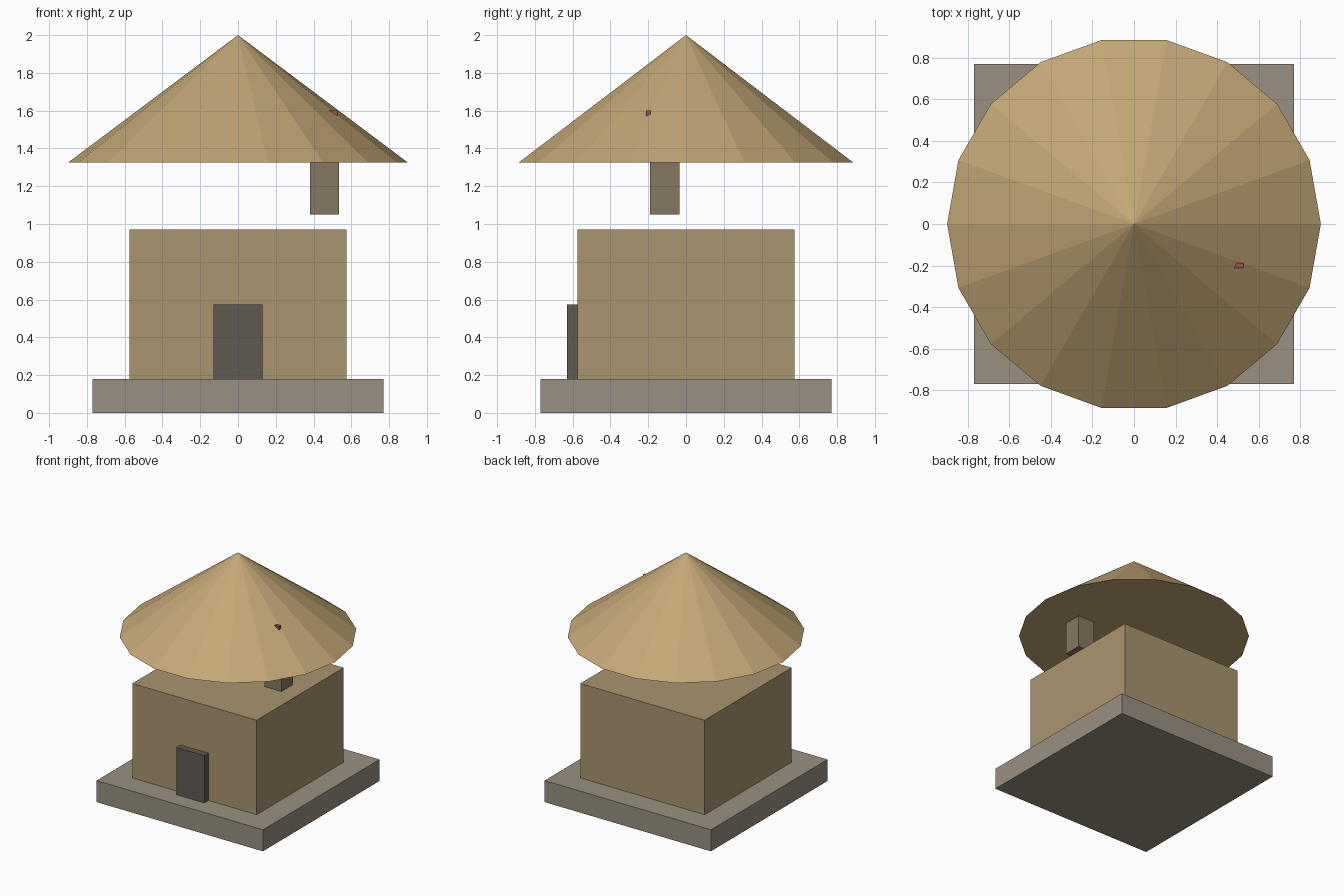
import bpy
from math import pi

if "Cube" in bpy.data.objects:
    bpy.data.objects.remove(bpy.data.objects["Cube"])


def paint(obj, name, color):
    obj.name = name
    mat = bpy.data.materials.new(name + "_material")
    mat.diffuse_color = (*color, 1)
    mat.use_nodes = True
    mat.node_tree.nodes["Principled BSDF"].inputs["Base Color"].default_value = mat.diffuse_color
    obj.data.materials.append(mat)


def box(name, lo, hi, color):
    """Axis-aligned box between two corners."""
    bpy.ops.mesh.primitive_cube_add(size=1, location=[(a + b) / 2 for a, b in zip(lo, hi)])
    obj = bpy.context.object
    for v in obj.data.vertices:
        v.co = [c * (b - a) for c, a, b in zip(v.co, lo, hi)]
    paint(obj, name, color)


# Plinth, walls and door
box("base_slab", (-0.77, -0.77, 0), (0.77, 0.77, 0.18), (0.32, 0.28, 0.22))
box("walls", (-0.575, -0.575, 0.18), (0.575, 0.575, 0.97), (0.40, 0.30, 0.16))
box("door", (-0.13, -0.63, 0.18), (0.13, -0.575, 0.575), (0.12, 0.10, 0.085))

# Chimney hanging under the roof, with a brick whose corner pokes through
box("chimney", (0.38, -0.19, 1.05), (0.535, -0.035, 1.565), (0.24, 0.19, 0.12))
box("chimney_brick", (0.39, -0.211, 1.55), (0.528, -0.187, 1.602), (0.35, 0.08, 0.09))

# 18-sided conical roof with a corner on the x axis
bpy.ops.mesh.primitive_cone_add(vertices=18, radius1=0.9, radius2=0, depth=0.675,
                                location=(0, 0, 1.6625))
roof = bpy.context.object
for v in roof.data.vertices:
    v.co = (v.co.y, -v.co.x, v.co.z)
paint(roof, "roof", (0.55, 0.39, 0.18))
